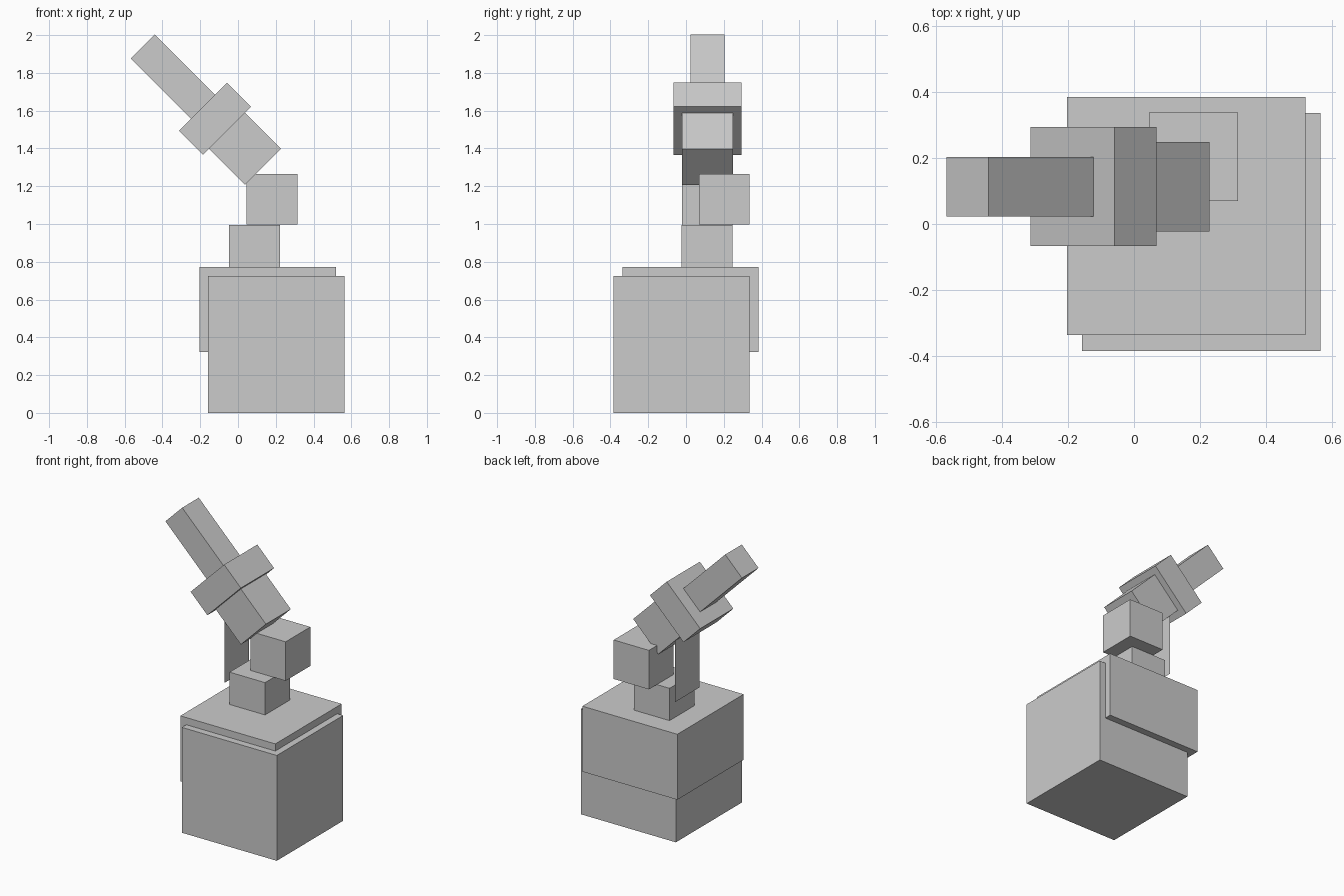
import bpy
import bmesh
import math
from mathutils import Matrix, Vector

if "Cube" in bpy.data.objects:
    bpy.data.objects.remove(bpy.data.objects["Cube"])

grey = bpy.data.materials.new("plain grey")
grey.diffuse_color = (0.6, 0.6, 0.6, 1)
grey.use_nodes = True
grey.node_tree.nodes["Principled BSDF"].inputs["Base Color"].default_value = grey.diffuse_color


def add_mesh(name, bm):
    me = bpy.data.meshes.new(name)
    bm.to_mesh(me)
    bm.free()
    me.materials.append(grey)
    ob = bpy.data.objects.new(name, me)
    bpy.context.collection.objects.link(ob)
    return ob


def block(name, centre, size, tilt=0.0):
    """Box of a given size, tilted about the y axis."""
    bm = bmesh.new()
    bmesh.ops.create_cube(bm, size=1)
    bmesh.ops.scale(bm, vec=size, verts=bm.verts)
    bm.transform(Matrix.Translation(centre) @ Matrix.Rotation(tilt, 4, 'Y'))
    return add_mesh(name, bm)


# Stacked upright blocks
block("base_block", (0.203, -0.024, 0.362), (0.722, 0.72, 0.724))
block("upper_base_block", (0.158, 0.024, 0.548), (0.722, 0.72, 0.45))
block("neck_block", (0.087, 0.112, 0.860), (0.27, 0.27, 0.27))
block("offset_block", (0.180, 0.203, 1.131), (0.268, 0.268, 0.268))

# Tilted arm: three blocks along one leaning axis
pivot = Vector((0.037, 0.113, 1.398))
axis = Vector((-1, 0, 1)).normalized()
for name, along, width, length in (("arm_cube", 0.0, 0.27, 0.27),
                                   ("arm_collar", 0.225, 0.36, 0.18),
                                   ("arm_rod", 0.54, 0.18, 0.45)):
    block(name, pivot + axis * along, (width, width, length), -math.pi / 4)

# Thin upright sheet under the arm, a single face
bm = bmesh.new()
bm.faces.new([bm.verts.new((-0.088, y, z)) for y, z in
              ((-0.022, 0.91), (0.247, 0.91), (0.247, 1.40), (-0.022, 1.40))])
add_mesh("support_sheet", bm)
